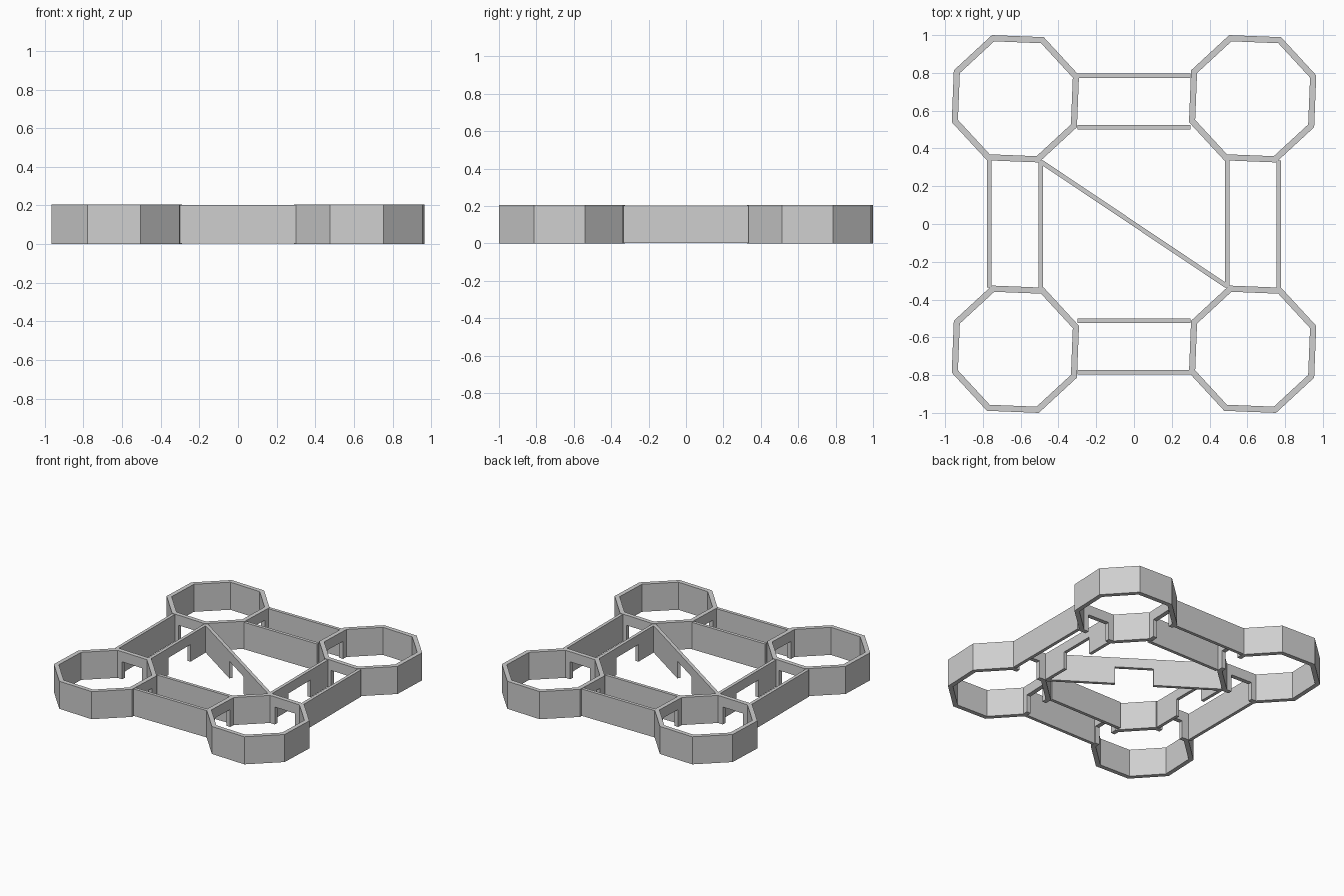
import bpy, bmesh, math
from mathutils import Vector

cube = bpy.data.objects.get("Cube")
if cube:
    bpy.data.objects.remove(cube, do_unlink=True)

HEIGHT = 0.205
DOOR_HEIGHT = 0.13
RADIUS, INNER_RADIUS = 0.359, 0.324
TURN = math.radians(-2.3)

stone = bpy.data.materials.new("grey_stone")
stone.use_nodes = True
grey = (0.62, 0.62, 0.62, 1)
stone.diffuse_color = grey
stone.node_tree.nodes["Principled BSDF"].inputs["Base Color"].default_value = grey


def side_loop(bm, a, b, door, low, high):
    """Outline of one wall face from a to b, with an optional doorway notch."""
    h = door / 2 / (b - a).length
    outline = [(0, low), (0, high), (1, high), (1, low)]
    if door:
        outline += [(0.5 + h, low), (0.5 + h, DOOR_HEIGHT),
                    (0.5 - h, DOOR_HEIGHT), (0.5 - h, low)]
    return [bm.verts.new((*a.lerp(b, t), z)) for t, z in outline]


def add_panel(bm, outer, inner, door=0, low=0, high=HEIGHT, ends=True):
    o = side_loop(bm, *outer, door, low, high)
    i = side_loop(bm, *inner, door, low, high)
    bm.faces.new(o)
    bm.faces.new(i[::-1])
    for k in range(len(o)):
        n = (k + 1) % len(o)
        if ends or k not in (0, 2):
            bm.faces.new((o[k], i[k], i[n], o[n]))


def finish(name, bm):
    bmesh.ops.remove_doubles(bm, verts=bm.verts, dist=0.0001)
    bmesh.ops.recalc_face_normals(bm, faces=bm.faces)
    mesh = bpy.data.meshes.new(name)
    bm.to_mesh(mesh)
    bm.free()
    mesh.materials.append(stone)
    bpy.context.collection.objects.link(bpy.data.objects.new(name, mesh))


def wall(name, a, b, thickness=0.024, door=0):
    a, b = Vector(a), Vector(b)
    d = (b - a).normalized()
    off = Vector((-d.y, d.x)) * thickness / 2
    bm = bmesh.new()
    add_panel(bm, (a + off, b + off), (a - off, b - off), door, 0.002, 0.202)
    finish(name, bm)


def tower(name, sx, sy):
    centre = Vector((sx * 0.628, sy * 0.663))

    def corner(r, k):
        ang = TURN + math.radians(45 * k - 22.5)
        return centre + r * Vector((math.cos(ang), math.sin(ang)))

    # doorways open into the two neighbouring corridors
    doors = {4 if sx > 0 else 0, 6 if sy > 0 else 2}
    bm = bmesh.new()
    for k in range(8):
        add_panel(bm, (corner(RADIUS, k), corner(RADIUS, k + 1)),
                  (corner(INNER_RADIUS, k), corner(INNER_RADIUS, k + 1)),
                  0.17 if k in doors else 0, ends=False)
    finish(name, bm)


# corner towers
for sx, side in ((1, "left"), (-1, "right")):
    for sy, end in ((1, "back"), (-1, "front")):
        tower(f"{end}_{side}_tower", sx, sy)

# front and back corridors: solid walls
for s, end in ((1, "back"), (-1, "front")):
    for y, kind in ((0.785, "outer"), (0.512, "inner")):
        wall(f"{end}_{kind}_wall", (-0.3, s * y), (0.3, s * y))

# side corridors: solid outer wall, inner wall with a doorway
for s, side in ((1, "left"), (-1, "right")):
    wall(f"{side}_outer_wall", (s * 0.767, -0.335), (s * 0.767, 0.335))
    wall(f"{side}_inner_wall", (s * 0.494, -0.335), (s * 0.494, 0.335), door=0.26)

# diagonal wall across the courtyard
wall("diagonal_wall", (-0.49, 0.328), (0.49, -0.328), door=0.26)
